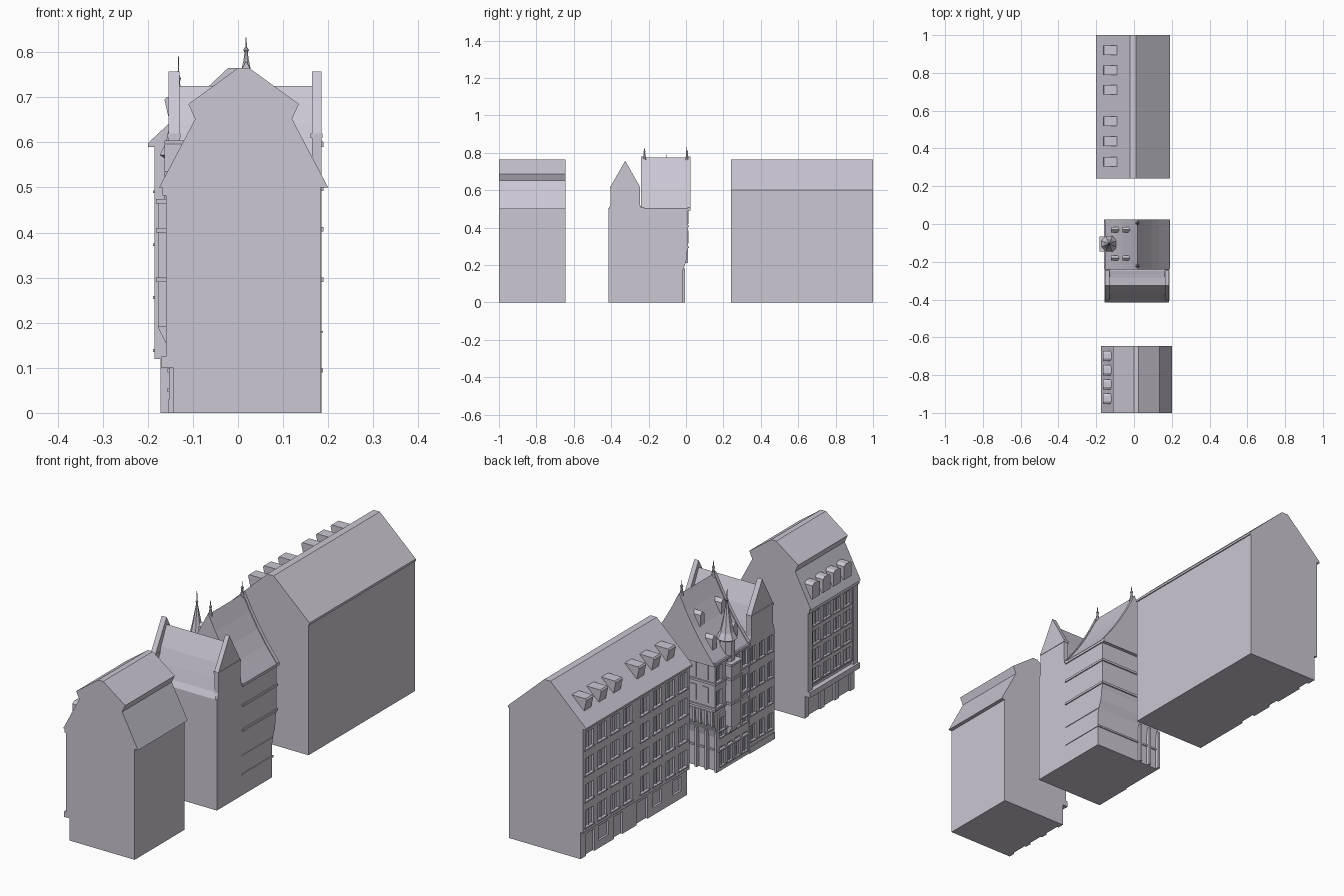
import bpy, bmesh, math
from mathutils import Vector

cube = bpy.data.objects.get("Cube")
if cube:
    bpy.data.objects.remove(cube)

stone = bpy.data.materials.new("pale lilac grey")
COL = (0.60, 0.57, 0.65, 1)
stone.use_nodes = True
stone.diffuse_color = COL
stone.node_tree.nodes["Principled BSDF"].inputs["Base Color"].default_value = COL


def finish(name, bm):
    bmesh.ops.recalc_face_normals(bm, faces=bm.faces)
    me = bpy.data.meshes.new(name)
    bm.to_mesh(me)
    bm.free()
    me.materials.append(stone)
    ob = bpy.data.objects.new(name, me)
    bpy.context.collection.objects.link(ob)
    return ob


def add_prism(bm, profile, lo, hi, axis):
    """Extrude a closed (across, z) profile along x or y."""
    def put(p, t):
        return (p[0], t, p[1]) if axis == "y" else (t, p[0], p[1])
    face = bm.faces.new([bm.verts.new(put(p, lo)) for p in profile])
    ext = bmesh.ops.extrude_face_region(bm, geom=[face])
    step = Vector((0, hi - lo, 0)) if axis == "y" else Vector((hi - lo, 0, 0))
    moved = [v for v in ext["geom"] if isinstance(v, bmesh.types.BMVert)]
    bmesh.ops.translate(bm, verts=moved, vec=step)


def prism(name, profile, lo, hi, axis="y"):
    bm = bmesh.new()
    add_prism(bm, profile, lo, hi, axis)
    return finish(name, bm)


def add_box(bm, x, y, z):
    add_prism(bm, [(x[0], z[0]), (x[1], z[0]), (x[1], z[1]), (x[0], z[1])], y[0], y[1], "y")


def boxes(name, items):
    bm = bmesh.new()
    for it in items:
        add_box(bm, *it)
    return finish(name, bm)


def lathe(name, centre, profile, sides=8):
    """Many-sided turned form from (radius, z) points."""
    bm = bmesh.new()
    rings = []
    for r, z in profile:
        rings.append([bm.verts.new((centre[0] + r * math.cos(math.tau * (i + .5) / sides),
                                    centre[1] + r * math.sin(math.tau * (i + .5) / sides), z))
                      for i in range(sides)])
    for a, b in zip(rings, rings[1:]):
        for i in range(sides):
            j = (i + 1) % sides
            bm.faces.new((a[i], a[j], b[j], b[i]))
    bm.faces.new(rings[0])
    bm.faces.new(rings[-1])
    return finish(name, bm)


def window_wall(name, x, depth, y, z, cols, rows, w, h, gap=0.0):
    """Piers, spandrels and raised frames in front of a recessed wall facing -x."""
    items, X = [], (x, x + depth)
    dy, dz = (y[1] - y[0] - gap) / cols, (z[1] - z[0]) / rows
    ys = [y[0] + dy * (i + .5) + (gap if i >= cols / 2 else 0) for i in range(cols)]
    zs = [z[0] + dz * (i + .5) for i in range(rows)]
    edges = [y[0]] + [e for c in ys for e in (c - w / 2, c + w / 2)] + [y[1]]
    for a, b in zip(edges[::2], edges[1::2]):
        items.append((X, (a, b), z))
    edges = [z[0]] + [e for c in zs for e in (c - h / 2, c + h / 2)] + [z[1]]
    for a, b in zip(edges[::2], edges[1::2]):
        items.append((X, y, (a, b)))
    f = 0.006
    for c in ys:
        for k in zs:
            items.append(((x - .004, x), (c - w / 2 - f, c + w / 2 + f), (k - h / 2 - f, k - h / 2)))
            items.append(((x + depth * .4, x + depth), (c - .002, c + .002), (k - h / 2, k + h / 2)))
    return boxes(name, items)


# ---------- front house ----------
Y0, Y1 = -1.0, -0.645
prism("front_house_walls", [(-.135, 0), (.183, 0), (.183, .5), (-.148, .5), (-.148, .12), (-.135, .115)], Y0, Y1)
prism("front_house_roof", [(-.175, .5), (-.095, .652), (-.11, .685), (0, .765),
                           (.025, .765), (.135, .685), (.12, .652), (.2, .5)], Y0, Y1)
window_wall("front_house_facade", -.155, .007, (Y0 + .03, Y1 - .03), (.14, .48), 4, 4, .05, .058)
boxes("front_house_trim",
      [((-.16, -.13), (a, a + .03), (.12, .49)) for a in (Y0, Y1 - .03)]
      + [((-.17, -.13), (Y0, Y1), (.1, .125)), ((-.168, -.14), (Y0, Y1), (.482, .5))]
      + [((-.143, -.13), (a, a + .03), (0, .1)) for a in (Y0, Y0 + .11, Y1 - .14, Y1 - .03)])
bm = bmesh.new()
for i in range(4):
    c = -.925 + .0755 * i
    arch = [(-.027, .535), (.027, .535), (.027, .596), (.014, .604), (-.014, .604), (-.027, .596)]
    add_prism(bm, [(c + a, z) for a, z in arch], -.163, -.115, "x")
finish("front_house_dormers", bm)

# ---------- back house ----------
Y0, Y1 = .24, 1.0
prism("back_house_walls", [(-.162, 0), (.185, 0), (.185, .595), (-.175, .595), (-.175, .12), (-.162, .12)], Y0, Y1)
prism("back_house_roof", [(-.2, .59), (-.2, .598), (-.022, .765), (.01, .765), (.19, .6), (.19, .59)], Y0, Y1)
window_wall("back_house_facade", -.185, .012, (Y0, Y1), (.12, .59), 8, 4, .058, .075, .03)
boxes("back_house_ground_floor",
      [((-.172, -.15), (a, a + w), (0, h)) for a, w, h in
       ((.24, .04, .12), (.34, .08, .12), (.48, .04, .12), (.6, .1, .12), (.76, .04, .12),
        (.87, .03, .12), (.96, .04, .12), (.42, .06, .035), (.8, .07, .035), (.28, .06, .035))]
      + [((-.172, -.15), (Y0, Y1), (.1, .12))])
bm = bmesh.new()
for c in (.33, .437, .543, .71, .815, .92):
    wedge = [(-.15, .638), (-.163, .694), (-.158, .701), (-.088, .701), (-.088, .66)]
    add_prism(bm, wedge, c - .025, c + .025, "y")
finish("back_house_dormers", bm)

# ---------- middle house, gabled wing ----------
W0, W1 = -.415, -.235
boxes("wing_walls", [((-.145, .185), (W0, W1), (0, .5)), ((-.155, -.145), (W0, W1), (0, .03))])
window_wall("wing_facade", -.153, .01, (W0, W1), (.03, .5), 3, 4, .036, .07)
half = [(-.09, .5), (-.076, .525), (-.06, .58), (-.04, .64), (0, .725)]
prism("wing_roof", [(-.325 + a, z) for a, z in half] + [(-.325 - a, z) for a, z in half[-2::-1]], -.14, .175, "x")
half = [(-.09, .49), (-.078, .525), (-.078, .62), (0, .757)]
outline = [(-.325 + a, z) for a, z in half] + [(-.325 - a, z) for a, z in half[-2::-1]]
for name, a, b in (("left", .164, .185), ("right", -.154, -.13)):
    prism("wing_gable_" + name, outline, a, b, "x")
    boxes("wing_gable_band_" + name, [((a - .003, b + .002), (-.405, -.245), (.61, .62))])

# ---------- middle house, corner block ----------
prism("corner_block_walls", [(-.235, 0), (-.02, 0), (-.02, .15), (-.014, .18), (0, .215), (.006, .27),
                             (.01, .28), (.01, .5), (-.235, .5)], -.143, .185, "x")
window_wall("corner_block_upper_facade", -.152, .01, (-.235, .01), (.28, .5), 4, 2, .036, .07)
window_wall("corner_block_lower_facade", -.15, .008, (-.235, -.02), (.0, .26), 4, 2, .034, .085)
boxes("belt_courses",
      [((-.158, .19), (-.235, .016), (z, z + .01)) for z in (.29, .402)]
      + [((-.156, .188), (-.235, -.015), (.09, .098)), ((-.155, .188), (-.235, -.016), (.178, .182)),
         ((-.16, .19), (-.235, .025), (.492, .503))])
# rear wall pilasters and corbels near the street corner
boxes("rear_details",
      [((x, x + .012), (-.03, -.005), (0, .18)) for x in (-.15, -.1, -.05)]
      + [((x, x + .008), (-.015, .012), (.21, .28)) for x in (-.14, -.11, -.08, -.05)]
      + [((x, x + .03), (.008, .014), (z, z + .07)) for x in (-.12, -.06) for z in (.315, .42)])
half = [(0, .775), (.035, .705), (.075, .635), (.115, .575), (.145, .535), (.172, .5)]
arc = [(.018 - a, z) for a, z in half[::-1]] + [(.018 + a, z) for a, z in half[1:]]
prism("corner_block_roof", arc, -.235, .02)
# raised copings along both gables
for name, a, b in (("front", -.24, -.225), ("rear", .008, .025)):
    prism("roof_coping_" + name, [arc[0]] + [(x, z + .006) for x, z in arc] + [arc[-1]], a, b)
bm = bmesh.new()
for x, z in ((-.105, .572), (-.045, .665)):
    for y in (-.18, -.03):
        house = [(-.014, -.03), (.014, -.03), (.014, .02), (0, .034), (-.014, .02)]
        add_prism(bm, [(y + a, z + b) for a, b in house], x - .016, x + .025, "x")
finish("roof_dormers", bm)

# ---------- oriel turret and finials ----------
boxes("oriel_bay", [((-.178, -.13), (-.14, -.07), (.19, .47)), ((-.182, -.13), (-.145, -.065), (.29, .3)),
                    ((-.182, -.13), (-.145, -.065), (.4, .41)), ((-.182, -.13), (-.145, -.065), (.465, .475))])
prism("oriel_corbel", [(-.178, .19), (-.145, .19), (-.145, .14), (-.16, .155)], -.13, -.08)
lathe("turret", (-.132, -.105), [(.034, .46), (.034, .565), (.045, .572), (.03, .6), (.02, .645), (.006, .72),
                                (.003, .735), (.006, .742), (.002, .75), (.001, .79)])
for name, y in (("front", -.222), ("rear", .005)):
    lathe("finial_" + name, (.018, y), [(.011, .762), (.006, .785), (.004, .8), (.007, .805), (.002, .812), (.001, .833)])
